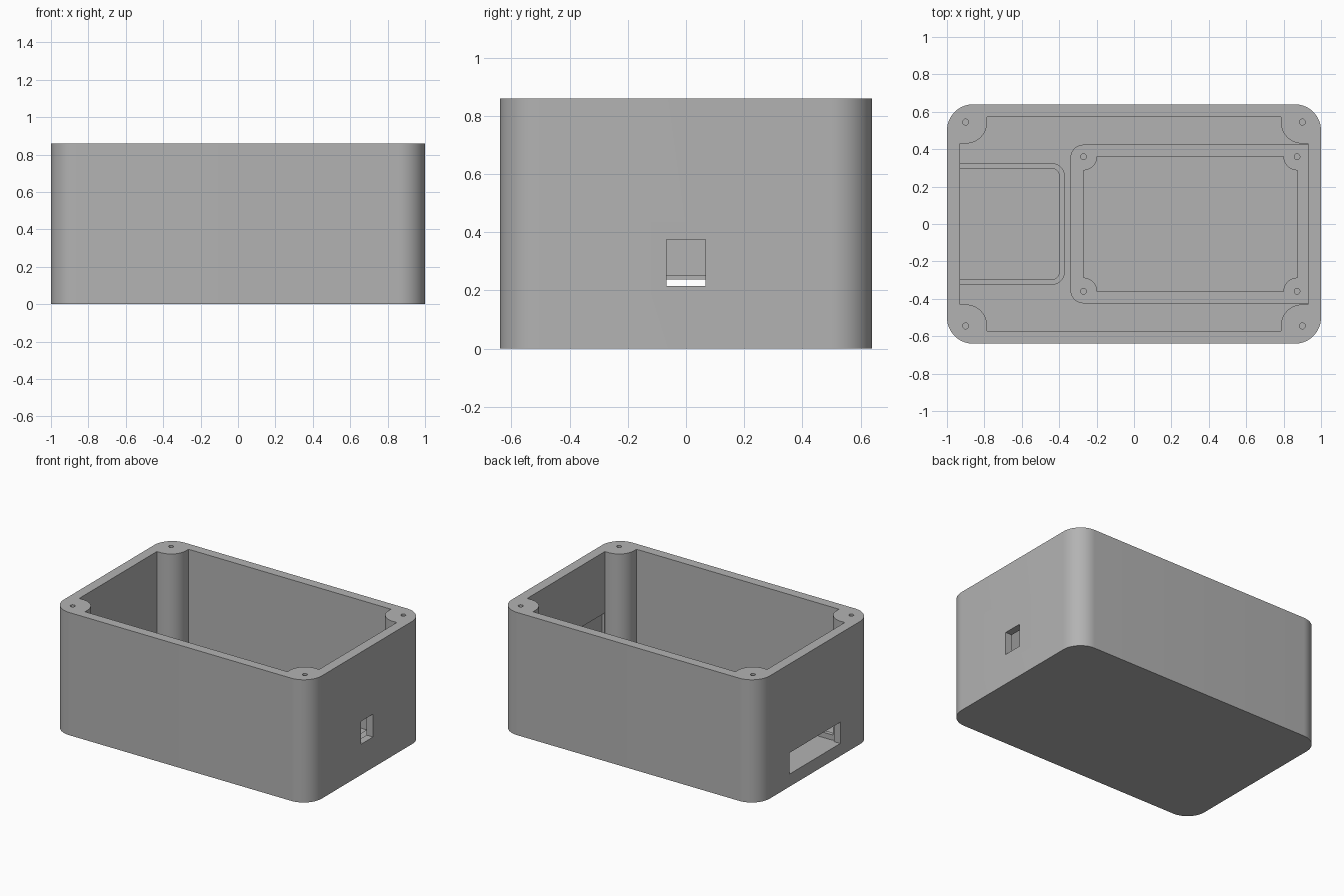
import bpy, bmesh, math

cube = bpy.data.objects.get("Cube")
if cube:
    bpy.data.objects.remove(cube, do_unlink=True)

gray = bpy.data.materials.new("plain gray")
gray.use_nodes = True
gray.diffuse_color = (0.45, 0.45, 0.45, 1)
gray.node_tree.nodes["Principled BSDF"].inputs["Base Color"].default_value = gray.diffuse_color

FLOOR, TOP, WALL_X, WALL_Y = 0.085, 0.86, 0.93, 0.573


def arc(cx, cy, r, start, end, steps=14):
    return [(cx + r * math.cos(math.radians(start + (end - start) * i / steps)),
             cy + r * math.sin(math.radians(start + (end - start) * i / steps)))
            for i in range(steps + 1)]


def prism(name, points, z0, z1):
    """Extrude a counter-clockwise outline from z0 to z1."""
    bm = bmesh.new()
    face = bm.faces.new([bm.verts.new((x, y, z0)) for x, y in points])
    out = bmesh.ops.extrude_face_region(bm, geom=[face])
    moved = [v for v in out["geom"] if isinstance(v, bmesh.types.BMVert)]
    bmesh.ops.translate(bm, verts=moved, vec=(0, 0, z1 - z0))
    bmesh.ops.recalc_face_normals(bm, faces=bm.faces)
    mesh = bpy.data.meshes.new(name)
    bm.to_mesh(mesh)
    bm.free()
    mesh.materials.append(gray)
    obj = bpy.data.objects.new(name, mesh)
    bpy.context.collection.objects.link(obj)
    return obj


def rounded(x0, x1, y, r_left, r_right):
    """Rectangle outline, with separate radii for the two ends."""
    pts = []
    for cx, sx, sy, r, a in ((x1 - r_right, 1, 1, r_right, 0), (x0 + r_left, -1, 1, r_left, 90),
                             (x0 + r_left, -1, -1, r_left, 180), (x1 - r_right, 1, -1, r_right, 270)):
        cy = sy * (y - r)
        pts += arc(cx, cy, r, a, a + 90) if r else [(cx, cy)]
    return pts


def block(x0, x1, y, z0, z1):
    return prism("cutter", rounded(x0, x1, y, 0, 0), z0, z1)


def post_outline(x0, x1, y, hx0, hx1, hy, r):
    """Rectangle with a round screw post left standing in each corner."""
    pts = []
    # each post arc runs from the end wall side round to the long wall side
    pts += [(x1, hy - r)] + arc(hx1, hy, r, 270, 180) + [(hx1 - r, y)]
    pts += [(hx0 + r, y)] + arc(hx0, hy, r, 360, 270) + [(x0, hy - r)]
    pts += [(x0, r - hy)] + arc(hx0, -hy, r, 90, 0) + [(hx0 + r, -y)]
    pts += [(hx1 - r, -y)] + arc(hx1, -hy, r, 180, 90) + [(x1, r - hy)]
    clean = []
    for p in pts:
        if not clean or math.dist(p, clean[-1]) > 1e-4:
            clean.append(p)
    return clean


def screw_holes(xs, y, r, z0, z1):
    return [prism("cutter", arc(x, s * y, r, 0, 345, 23), z0, z1) for x in xs for s in (1, -1)]


def cut(obj, cutters):
    for c in cutters:
        c.hide_render = True
        mod = obj.modifiers.new("cut", 'BOOLEAN')
        mod.operation, mod.solver, mod.object = 'DIFFERENCE', 'EXACT', c
    bpy.context.view_layer.update()
    graph = bpy.context.evaluated_depsgraph_get()
    mesh = bpy.data.meshes.new_from_object(obj.evaluated_get(graph))
    obj.modifiers.clear()
    obj.data = mesh
    for c in cutters:
        bpy.data.objects.remove(c, do_unlink=True)


# Main box: hollow with corner posts, side openings and shallow wall recesses
box = prism("box_shell", rounded(-1, 1, 0.64, 0.14, 0.14), 0, TOP)
cavity = prism("cutter", post_outline(-WALL_X, WALL_X, WALL_Y, -0.9, 0.9, 0.545, 0.115), FLOOR, TOP + 0.1)
port = block(0.85, 1.1, 0.067, 0.215, 0.375)
slot = block(-1.1, -0.85, 0.28, FLOOR + 0.003, 0.237)
port_recess = block(0.8, 0.95, 0.424, FLOOR + 0.002, 0.43)
slot_recess = block(-0.95, -0.8, 0.297, FLOOR + 0.002, 0.25)
cut(box, [cavity, port, slot, port_recess, slot_recess]
    + screw_holes((-0.9, 0.9), 0.545, 0.016, 0.6, TOP + 0.1))

# Board tray with four small screw posts
TRAY_TOP = 0.19
tray = prism("board_tray", rounded(-0.34, 0.94, 0.424, 0.07, 0), FLOOR - 0.01, TRAY_TOP)
tray_inner = prism("cutter", post_outline(-0.27, 0.875, 0.36, -0.27, 0.872, 0.36, 0.073), 0, 0.5)
cut(tray, [tray_inner] + screw_holes((-0.27, 0.872), 0.36, 0.015, FLOOR, 0.5))

# Low U-shaped rim behind the wide slot
rim = prism("slot_rim", rounded(-0.94, -0.37, 0.325, 0, 0.07), FLOOR - 0.01, 0.122)
cut(rim, [prism("cutter", rounded(-1.1, -0.4, 0.297, 0, 0.04), 0, 0.5)])

# Smooth the round walls and keep the edges crisp
for obj in (box, tray, rim):
    bpy.ops.object.select_all(action='DESELECT')
    obj.select_set(True)
    bpy.context.view_layer.objects.active = obj
    bpy.ops.object.shade_smooth_by_angle(angle=math.radians(30))
